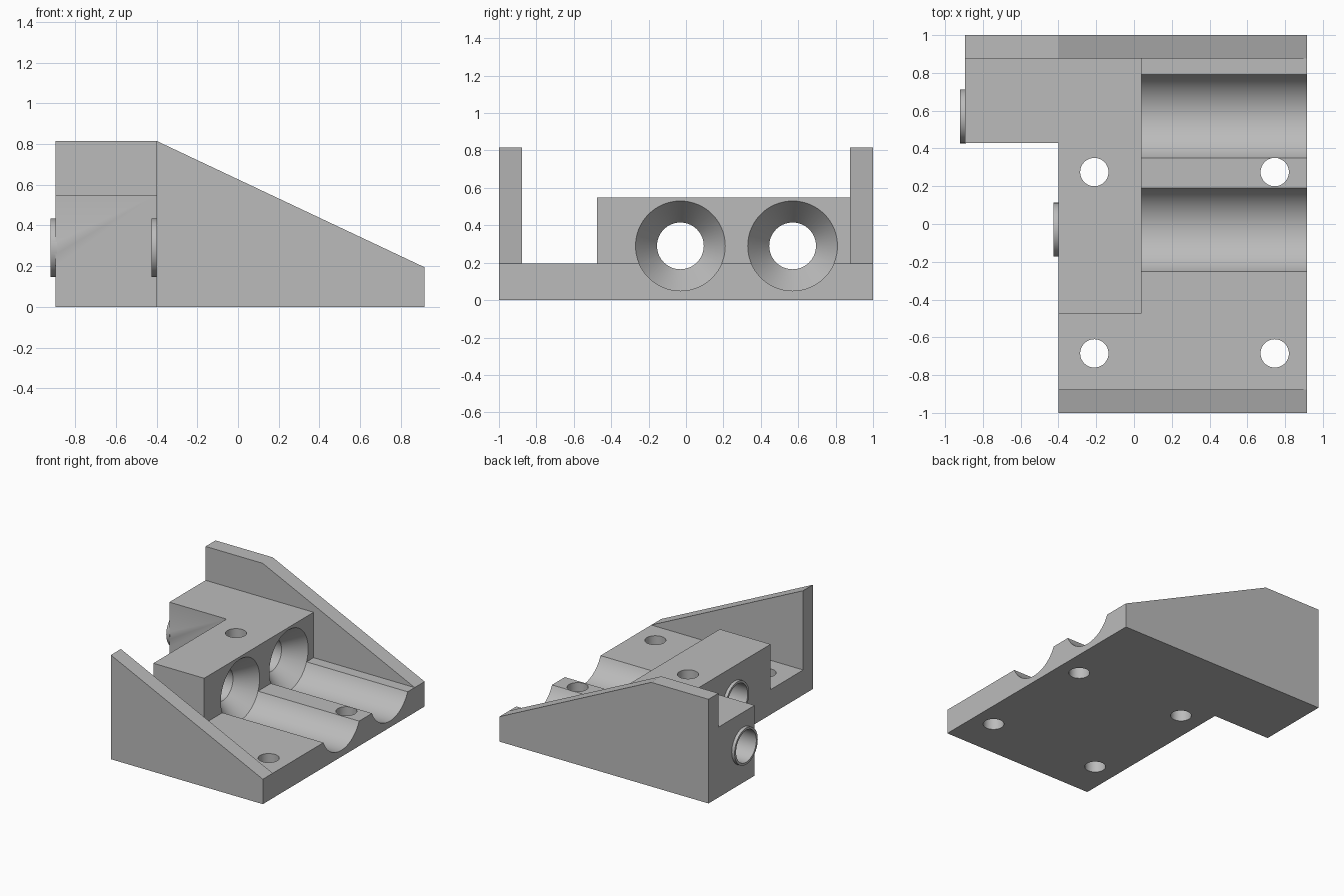
import bpy, bmesh, math
from mathutils import Matrix

cube = bpy.data.objects.get("Cube")
if cube:
    bpy.data.objects.remove(cube, do_unlink=True)

grey = bpy.data.materials.new("matte grey")
grey.use_nodes = True
grey.diffuse_color = (0.5, 0.5, 0.5, 1)
grey.node_tree.nodes["Principled BSDF"].inputs["Base Color"].default_value = (0.5, 0.5, 0.5, 1)


def finish(name, bm):
    bmesh.ops.recalc_face_normals(bm, faces=bm.faces)
    mesh = bpy.data.meshes.new(name)
    bm.to_mesh(mesh)
    bm.free()
    mesh.materials.append(grey)
    obj = bpy.data.objects.new(name, mesh)
    bpy.context.collection.objects.link(obj)
    return obj


def prism(name, points, vector):
    """Extrude a closed outline along a vector."""
    bm = bmesh.new()
    face = bm.faces.new([bm.verts.new(p) for p in points])
    out = bmesh.ops.extrude_face_region(bm, geom=[face])
    verts = [g for g in out["geom"] if isinstance(g, bmesh.types.BMVert)]
    bmesh.ops.translate(bm, verts=verts, vec=vector)
    return finish(name, bm)


def turned(name, profile, y, z, steps=64):
    """Turn (x, radius) pairs about a line parallel to x."""
    bm = bmesh.new()
    rings = []
    for x, r in profile:
        angles = [2 * math.pi * i / steps for i in range(steps)]
        rings.append([bm.verts.new((x, y + r * math.cos(a), z + r * math.sin(a))) for a in angles])
    for a, b in zip(rings, rings[1:]):
        for i in range(steps):
            j = (i + 1) % steps
            bm.faces.new((a[i], a[j], b[j], b[i]))
    bm.faces.new(rings[0])
    bm.faces.new(rings[-1])
    return finish(name, bm)


def combine(target, tool, operation):
    mod = target.modifiers.new(tool.name, "BOOLEAN")
    mod.operation = operation
    mod.solver = "EXACT"
    mod.object = tool
    bpy.context.view_layer.objects.active = target
    bpy.ops.object.modifier_apply(modifier=mod.name)
    bpy.data.objects.remove(tool, do_unlink=True)


back, step, front = -0.895, -0.4, 0.915
plate_top, block_top, wall_top = 0.195, 0.55, 0.815
bore_ys, bore_z = (-0.03, 0.57), 0.29

# Base plate with a rear arm on one side
body = prism("bracket_body", [(step, -1, 0), (front, -1, 0), (front, 1, 0), (back, 1, 0),
                              (back, 0.43, 0), (step, 0.43, 0)], (0, 0, plate_top))

# Bored block, stepped to follow the arm
block = prism("bored_block", [(step, -0.475, 0.1), (0.04, -0.475, 0.1), (0.04, 0.9, 0.1),
                              (back, 0.9, 0.1), (back, 0.43, 0.1), (step, 0.43, 0.1)],
              (0, 0, block_top - 0.1))
combine(body, block, "UNION")

# Sloping side walls
for name, y, start in (("near_wall", -1, step), ("far_wall", 0.877, back)):
    outline = [(start, 0), (front, 0), (front, plate_top), (step, wall_top)]
    if start < step:
        outline.append((start, wall_top))
    wall = prism(name, [(x, y, z) for x, z in outline], (0, 0.123, 0))
    combine(body, wall, "UNION")

# Tube collars, then countersunk bores opening into round channels
for y, x in zip(bore_ys, (step, back)):
    combine(body, turned("collar", [(x - 0.025, 0.143), (x + 0.005, 0.143)], y, bore_z), "UNION")
for y in bore_ys:
    bore = turned("bore", [(-1.1, 0.125), (-0.11, 0.125), (0.04, 0.24), (1.1, 0.24)], y, bore_z)
    combine(body, bore, "DIFFERENCE")

# Vertical screw holes
for x in (-0.21, 0.745):
    for y in (-0.685, 0.275):
        hole = turned("screw_hole", [(-1, 0.075), (1, 0.075)], 0, 0, 48)
        hole.data.transform(Matrix.Translation((x, y, 0)) @ Matrix.Rotation(math.pi / 2, 4, "Y"))
        combine(body, hole, "DIFFERENCE")

# Smooth the round surfaces, keep edges sharp
bpy.ops.object.select_all(action="DESELECT")
body.select_set(True)
bpy.context.view_layer.objects.active = body
bpy.ops.object.shade_smooth_by_angle(angle=math.radians(25))
